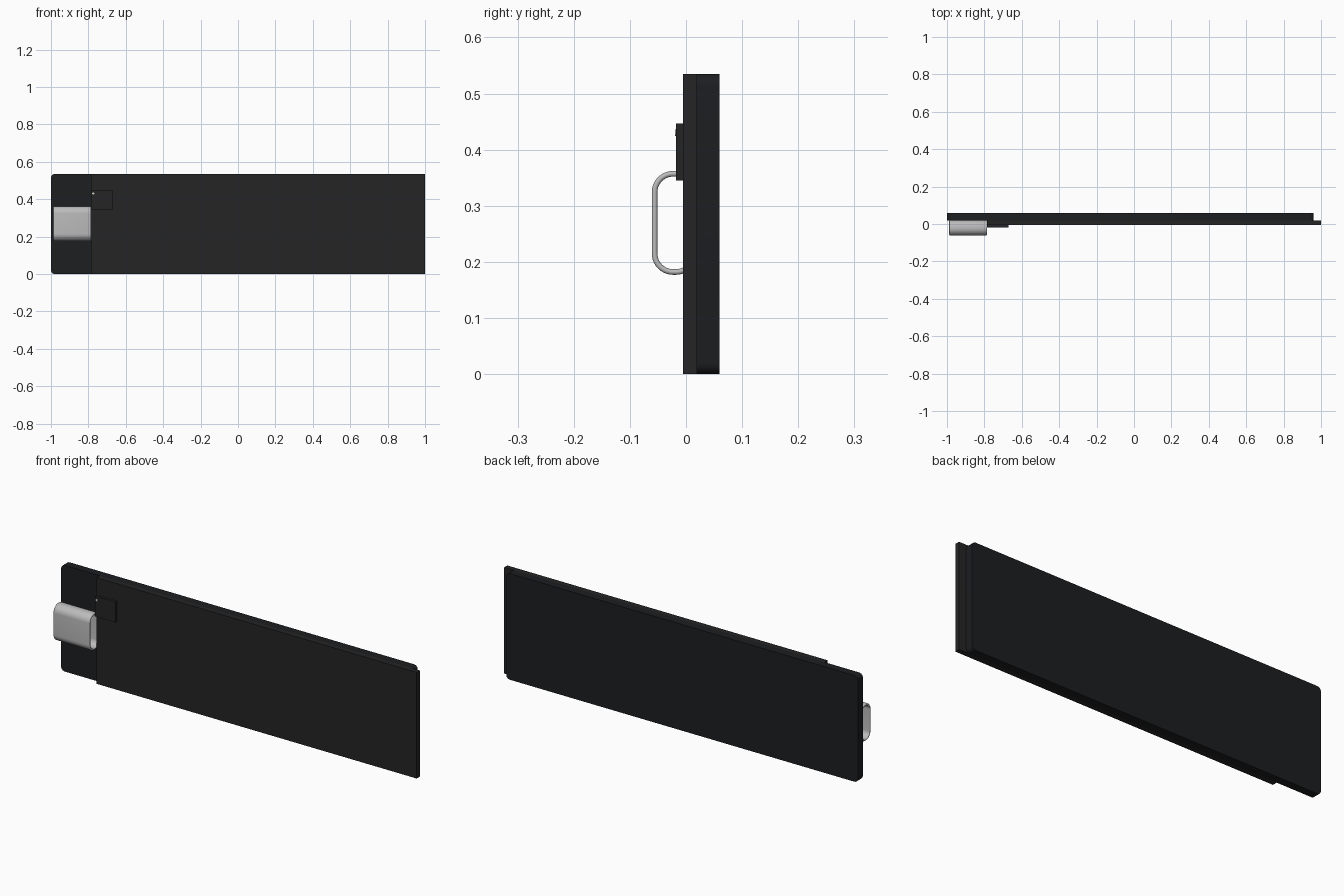
import bpy, bmesh, math

if "Cube" in bpy.data.objects:
    bpy.data.objects.remove(bpy.data.objects["Cube"])


def material(name, rgb):
    m = bpy.data.materials.new(name)
    m.diffuse_color = (*rgb, 1)
    m.use_nodes = True
    m.node_tree.nodes["Principled BSDF"].inputs["Base Color"].default_value = m.diffuse_color
    return m


def finish(name, bm, mat, smooth=True):
    bmesh.ops.recalc_face_normals(bm, faces=bm.faces)
    me = bpy.data.meshes.new(name)
    bm.to_mesh(me)
    bm.free()
    ob = bpy.data.objects.new(name, me)
    bpy.context.collection.objects.link(ob)
    me.materials.append(mat)
    if smooth:
        bpy.ops.object.select_all(action='DESELECT')
        ob.select_set(True)
        bpy.context.view_layer.objects.active = ob
        bpy.ops.object.shade_smooth_by_angle(angle=math.radians(35))
    return ob


def rounded(u0, u1, v0, v1, r, n):
    """Counter-clockwise outline of a rounded rectangle."""
    corners = [(u1 - r, v0 + r, -90), (u1 - r, v1 - r, 0),
               (u0 + r, v1 - r, 90), (u0 + r, v0 + r, 180)]
    return [(cu + r * math.cos(math.radians(a + 90 * i / n)),
             cv + r * math.sin(math.radians(a + 90 * i / n)))
            for cu, cv, a in corners for i in range(n + 1)]


def box(name, x0, x1, y0, y1, z0, z1, mat):
    bm = bmesh.new()
    bmesh.ops.create_cube(bm, size=1)
    for v in bm.verts:
        v.co = ((x0 + x1) / 2 + v.co.x * (x1 - x0),
                (y0 + y1) / 2 + v.co.y * (y1 - y0),
                (z0 + z1) / 2 + v.co.z * (z1 - z0))
    return finish(name, bm, mat, False)


black = material("panel_black", (0.018, 0.018, 0.018))
dark = material("back_black", (0.012, 0.013, 0.015))
steel = material("handle_grey", (0.5, 0.5, 0.5))
white = material("indicator_white", (0.8, 0.8, 0.8))

# Back panel with rounded corners
bm = bmesh.new()
face = bm.faces.new([bm.verts.new((x, 0.02, z))
                     for x, z in rounded(-1, 0.96, 0, 0.535, 0.02, 6)])
ext = bmesh.ops.extrude_face_region(bm, geom=[face])
for v in ext["geom"]:
    if isinstance(v, bmesh.types.BMVert):
        v.co.y = 0.06
finish("back_panel", bm, dark)

# Front panel, offset sideways, and the raised lock plate
box("front_panel", -0.785, 1.0, -0.005, 0.02, 0, 0.535, black)
box("lock_plate", -0.785, -0.67, -0.018, -0.005, 0.345, 0.447, black)

# Small indicator on the lock plate
bm = bmesh.new()
bmesh.ops.create_cone(bm, cap_ends=True, segments=16, radius1=0.006,
                      radius2=0.006, depth=0.004)
for v in bm.verts:
    x, y, z = v.co
    v.co = (-0.774 + x, -0.018 + z, 0.43 + y)
finish("indicator", bm, white)

# Handle: wide closed band swept round a rounded outline, soft at both rims
bm = bmesh.new()
X0, X1, T, E = -0.988, -0.785, 0.01, 0.005
section = rounded(X0, X1, 0, T, E * 0.98, 4)      # (x, inset from outside)
rings = []
for x, d in section:
    rings.append([bm.verts.new((x, y, z)) for y, z in
                  rounded(-0.061 + d, 0.02 - d, 0.177 + d, 0.362 - d, 0.038 - d, 10)])
for i, ring in enumerate(rings):
    nxt = rings[(i + 1) % len(rings)]
    for j in range(len(ring)):
        k = (j + 1) % len(ring)
        bm.faces.new((ring[j], ring[k], nxt[k], nxt[j]))
finish("handle", bm, steel)
